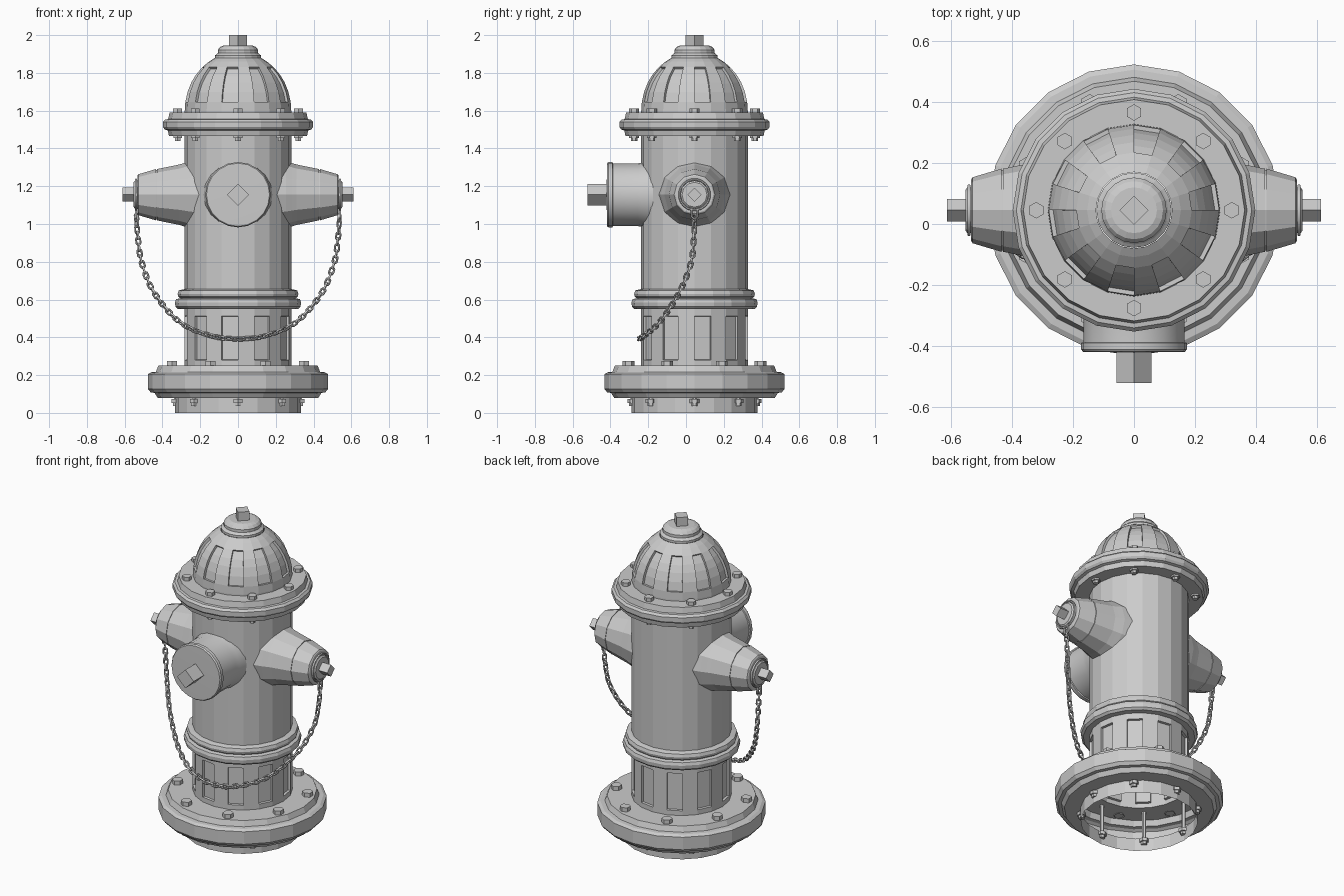
import bpy, bmesh, math
from mathutils import Matrix, Vector

if "Cube" in bpy.data.objects:
    bpy.data.objects.remove(bpy.data.objects["Cube"])

CY = 0.045          # hydrant axis offset in y
NZ = 1.155          # height of the outlets
UP = Matrix.Identity(4)
RIGHT = Matrix.Rotation(math.pi / 2, 4, 'Y')
LEFT = Matrix.Rotation(-math.pi / 2, 4, 'Y')
FRONT = Matrix.Rotation(math.pi / 2, 4, 'X')


def spin(bm, profile, n, mat):
    """Revolve (radius, height) points around local z; returns face rows."""
    rings = []
    for r, h in profile:
        rings.append([bm.verts.new(mat @ Vector((r * math.cos(a), r * math.sin(a), h)))
                      for a in (-math.pi / 2 + 2 * math.pi * j / n for j in range(n))])
    return [[bm.faces.new((lo[j], lo[(j + 1) % n], hi[(j + 1) % n], hi[j])) for j in range(n)]
            for lo, hi in zip(rings, rings[1:])]


def finish(name, bm, smooth=None):
    bmesh.ops.remove_doubles(bm, verts=bm.verts, dist=0.0001)
    bm.normal_update()
    me = bpy.data.meshes.new(name)
    bm.to_mesh(me)
    bm.free()
    ob = bpy.data.objects.new(name, me)
    bpy.context.collection.objects.link(ob)
    if smooth:
        bpy.ops.object.select_all(action='DESELECT')
        bpy.context.view_layer.objects.active = ob
        ob.select_set(True)
        bpy.ops.object.shade_smooth_by_angle(angle=math.radians(smooth))
    return ob


def lathe(name, profile, n=20, rot=UP, z=0.0, panel_rows=(), smooth=None):
    bm = bmesh.new()
    rows = spin(bm, profile, n, Matrix.Translation((0, CY, z)) @ rot)
    # sunken panels on every second column
    panels = [rows[i][j] for i in panel_rows for j in range(1, n, 2)]
    if panels:
        bm.normal_update()
        bmesh.ops.inset_region(bm, faces=panels, thickness=0.002, depth=-0.014,
                               use_even_offset=True)
    return finish(name, bm, smooth)


def bolts(name, profile, radius, phase=0.0, n=6):
    bm = bmesh.new()
    for k in range(8):
        a = math.radians(45 * k + phase)
        spin(bm, profile, n, Matrix.Translation((radius * math.cos(a), CY + radius * math.sin(a), 0)))
    return finish(name, bm)


# base flange with open foot pipe
lathe("base_flange", [(.333, 0), (.333, .08), (.425, .08), (.442, .106), (.462, .108), (.477, .127),
                      (.477, .205), (.46, .215), (.435, .217), (.422, .25), (.28, .25)])

# barrel: panelled foot, double ring, shaft
lathe("barrel", [(.283, .25), (.283, .28), (.283, .512), (.283, .55), (.318, .55), (.331, .562),
                 (.334, .585), (.328, .602), (.306, .607), (.316, .615), (.32, .63), (.314, .648),
                 (.295, .653), (.283, .655), (.283, 1.47)], panel_rows=[1])

# bonnet flange
lathe("bonnet_flange", [(.28, 1.465), (.365, 1.465), (.372, 1.495), (.388, 1.5), (.397, 1.513),
                        (.397, 1.54), (.385, 1.553), (.37, 1.555), (.362, 1.59), (.275, 1.59)])

# domed bonnet with sunken panels
dome = [(.282, 1.59)] + [(.282 * math.cos(t), 1.6 + .31 * math.sin(t))
                         for t in (math.asin((z - 1.6) / .31) for z in
                                   (1.6, 1.645, 1.7, 1.75, 1.79, 1.83, 1.86, 1.878))]
lathe("bonnet_dome", dome, panel_rows=[2, 3, 4, 5])
lathe("bonnet_collar", [(.115, 1.872), (.123, 1.878), (.123, 1.892), (.112, 1.9), (.107, 1.905),
                        (.107, 1.922), (.095, 1.937), (.075, 1.945), (0, 1.946)])
lathe("top_nut", [(.047, 1.94), (.047, 2.0), (0, 2.0)], n=4)

# side outlets with tapered caps and nuts
for side, rot in (("left", LEFT), ("right", RIGHT)):
    lathe(side + "_outlet", [(.19, .2), (.178, .255), (.168, .285), (.16, .31), (.136, .428), (.132, .428),
                             (.132, .434), (.136, .434), (.108, .528), (.1, .533), (.075, .533),
                             (.075, .545), (.066, .552), (0, .552)], n=12, rot=rot, z=NZ)
    lathe(side + "_nut", [(.037, .545), (.037, .612), (0, .612)], n=4, rot=rot, z=NZ)

# front outlet (heights measured from the hydrant axis)
lathe("front_outlet", [(.182, .22), (.172, .27), (.166, .3), (.166, .432), (.173, .434), (.173, .455),
                       (.167, .463), (0, .466)], rot=FRONT, z=NZ, smooth=25)
lathe("front_nut", [(.058, .46), (.058, .566), (0, .566)], n=4, rot=FRONT, z=NZ)

# flange bolts: heads above, washer and nut below
bolts("bonnet_bolts", [(0, 1.44), (.017, 1.44), (.017, 1.455), (.026, 1.455), (.026, 1.468),
                       (.012, 1.468), (.012, 1.588), (.027, 1.588), (.027, 1.612), (0, 1.612)], .32)
bolts("base_bolt_heads", [(.031, .245), (.031, .275), (0, .275)], .378, 22.5)
bolts("base_bolt_rods", [(0, .037), (.018, .037), (.018, .053), (.027, .053), (.027, .073),
                         (.012, .073), (.012, .25), (0, .25)], .328)


def add_link(bm, mat, half, width, wire, seg=12, sides=6):
    """Stretched torus: long axis local x, flat in local xy."""
    rings = []
    for i in range(seg):
        a = 2 * math.pi * (i + .5) / seg
        out = Vector((math.cos(a), math.sin(a), 0))
        c = Vector((width * out.x + math.copysign(half - width, out.x), width * out.y, 0))
        rings.append([bm.verts.new(mat @ (c + out * wire * math.cos(b) + Vector((0, 0, wire * math.sin(b)))))
                      for b in (2 * math.pi * k / sides for k in range(sides))])
    for i in range(seg):
        p, q = rings[i], rings[(i + 1) % seg]
        for k in range(sides):
            bm.faces.new((p[k], q[k], q[(k + 1) % sides], p[(k + 1) % sides]))


# hanging chain: half path mirrored, smoothed, then links at even spacing
half_path = [(.538, .045, 1.05), (.53, .042, .93), (.508, .025, .79), (.44, -.04, .63),
             (.307, -.14, .48), (.15, -.22, .41)]
pts = [Vector(p) for p in half_path] + [Vector((0, -.247, .392))]
pts += [Vector((-p.x, p.y, p.z)) for p in reversed(pts[:-1])]
ext = [2 * pts[0] - pts[1]] + pts + [2 * pts[-1] - pts[-2]]
path = []
for a, b, c, d in zip(ext, ext[1:], ext[2:], ext[3:]):
    for s in range(40):
        t = s / 40
        path.append(.5 * (2 * b + (c - a) * t + (2 * a - 5 * b + 4 * c - d) * t ** 2
                          + (3 * b - a - 3 * c + d) * t ** 3))
path.append(pts[-1])
total = sum((q - p).length for p, q in zip(path, path[1:]))
count = round(total / .032)
bm = bmesh.new()
travel, k = 0.0, 0
for p, q in zip(path, path[1:]):
    travel += (q - p).length
    if travel >= (k + .5) * total / count:
        mat = Matrix.Translation(q) @ (q - p).to_track_quat('X', 'Z').to_matrix().to_4x4() \
            @ Matrix.Rotation(math.radians(45 + 90 * (k % 2)), 4, 'X')
        add_link(bm, mat, .02, .0115, .0055)
        k += 1
finish("chain", bm, smooth=60)

# rings round the cap collars that hold the chain, with a hanging eye
bm = bmesh.new()
for s in (-1, 1):
    turn = Matrix.Rotation(math.pi / 2, 4, 'Y')
    add_link(bm, Matrix.Translation((s * .54, CY, NZ)) @ turn, .081, .08, .006, seg=20)
    add_link(bm, Matrix.Translation((s * .54, CY, NZ - .096)) @ turn, .03, .016, .006)
finish("chain_rings", bm, smooth=60)
